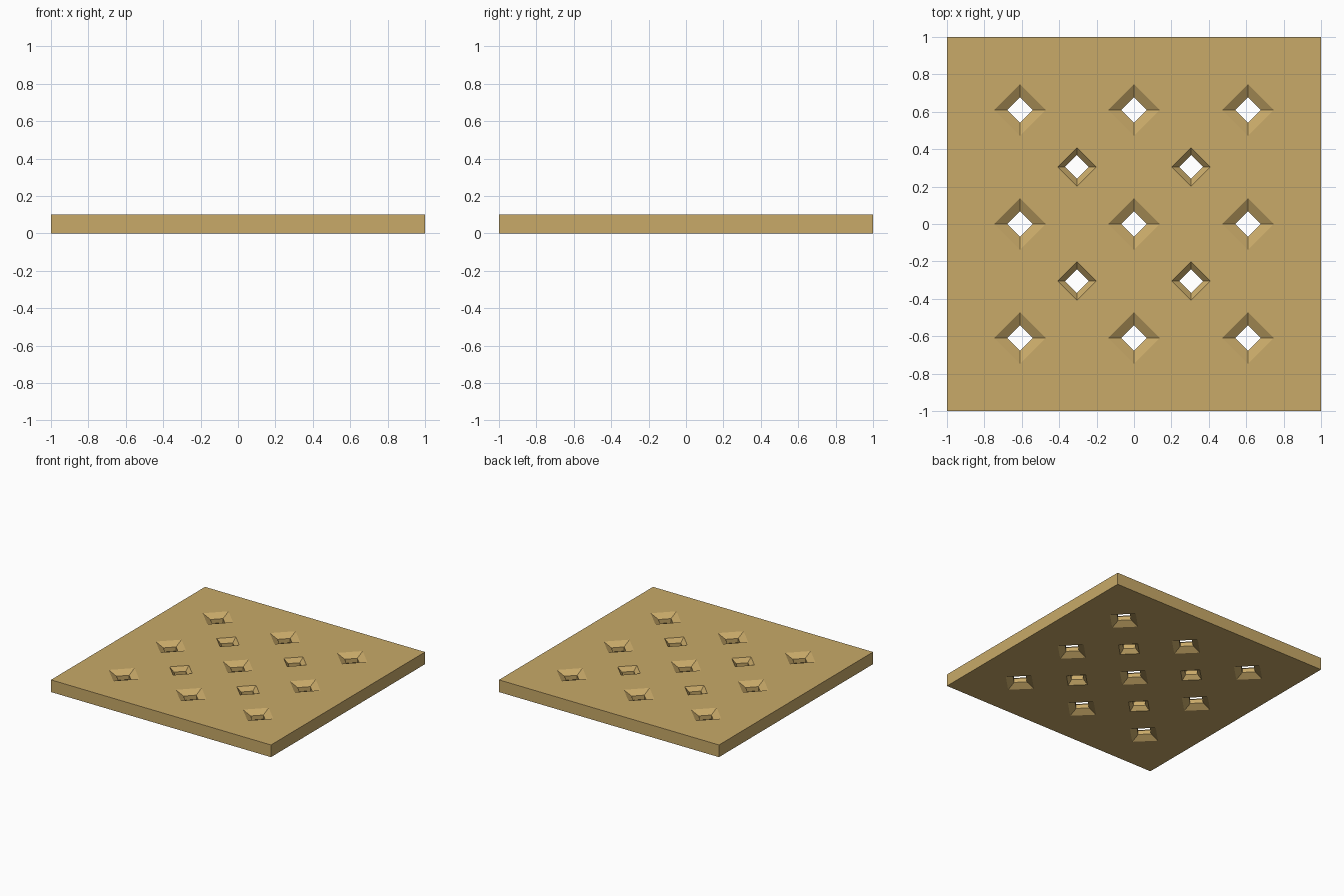
import bpy, bmesh
from math import cos, sin, pi

if "Cube" in bpy.data.objects:
    bpy.data.objects.remove(bpy.data.objects["Cube"])

T = 0.1        # plate thickness
PITCH = 0.61   # spacing of the large holes
FLARE = 0.033  # depth of each flared mouth


def add_hole(bm, x, y, outer, neck):
    """Diamond-shaped through-hole, flared on both faces."""
    eps = 0.005
    over = outer + (outer - neck) * eps / FLARE
    rings = []
    for z, r in ((-eps, over), (FLARE, neck), (T - FLARE, neck), (T + eps, over)):
        rings.append([bm.verts.new((x + r * cos(i * pi / 2), y + r * sin(i * pi / 2), z))
                      for i in range(4)])
    for a, b in zip(rings, rings[1:]):
        for i in range(4):
            j = (i + 1) % 4
            bm.faces.new((a[i], a[j], b[j], b[i]))
    bm.faces.new(rings[0][::-1])
    bm.faces.new(rings[-1])


def make_object(name, bm):
    bmesh.ops.recalc_face_normals(bm, faces=bm.faces)
    mesh = bpy.data.meshes.new(name)
    bm.to_mesh(mesh)
    bm.free()
    ob = bpy.data.objects.new(name, mesh)
    bpy.context.collection.objects.link(ob)
    return ob


# Square plate
bm = bmesh.new()
bmesh.ops.create_cube(bm, size=1)
for v in bm.verts:
    v.co = (v.co.x * 2, v.co.y * 2, (v.co.z + 0.5) * T)
plate = make_object("perforated_plate", bm)
mat = bpy.data.materials.new("tan")
mat.diffuse_color = (0.58, 0.40, 0.14, 1)
mat.use_nodes = True
mat.node_tree.nodes["Principled BSDF"].inputs["Base Color"].default_value = mat.diffuse_color
plate.data.materials.append(mat)

# Hole cutters: 3 x 3 large, 2 x 2 small between them
bm = bmesh.new()
for i in (-1, 0, 1):
    for j in (-1, 0, 1):
        add_hole(bm, i * PITCH, j * PITCH, 0.138, 0.068)
for i in (-0.5, 0.5):
    for j in (-0.5, 0.5):
        add_hole(bm, i * PITCH, j * PITCH, 0.103, 0.064)
cutter = make_object("hole_cutter", bm)
cutter.data.materials.append(mat)
cutter.hide_render = True

# Cut the holes
mod = plate.modifiers.new("holes", "BOOLEAN")
mod.operation = "DIFFERENCE"
mod.solver = "EXACT"
mod.object = cutter
bpy.context.view_layer.objects.active = plate
bpy.ops.object.modifier_apply(modifier=mod.name)
bpy.data.objects.remove(cutter)
